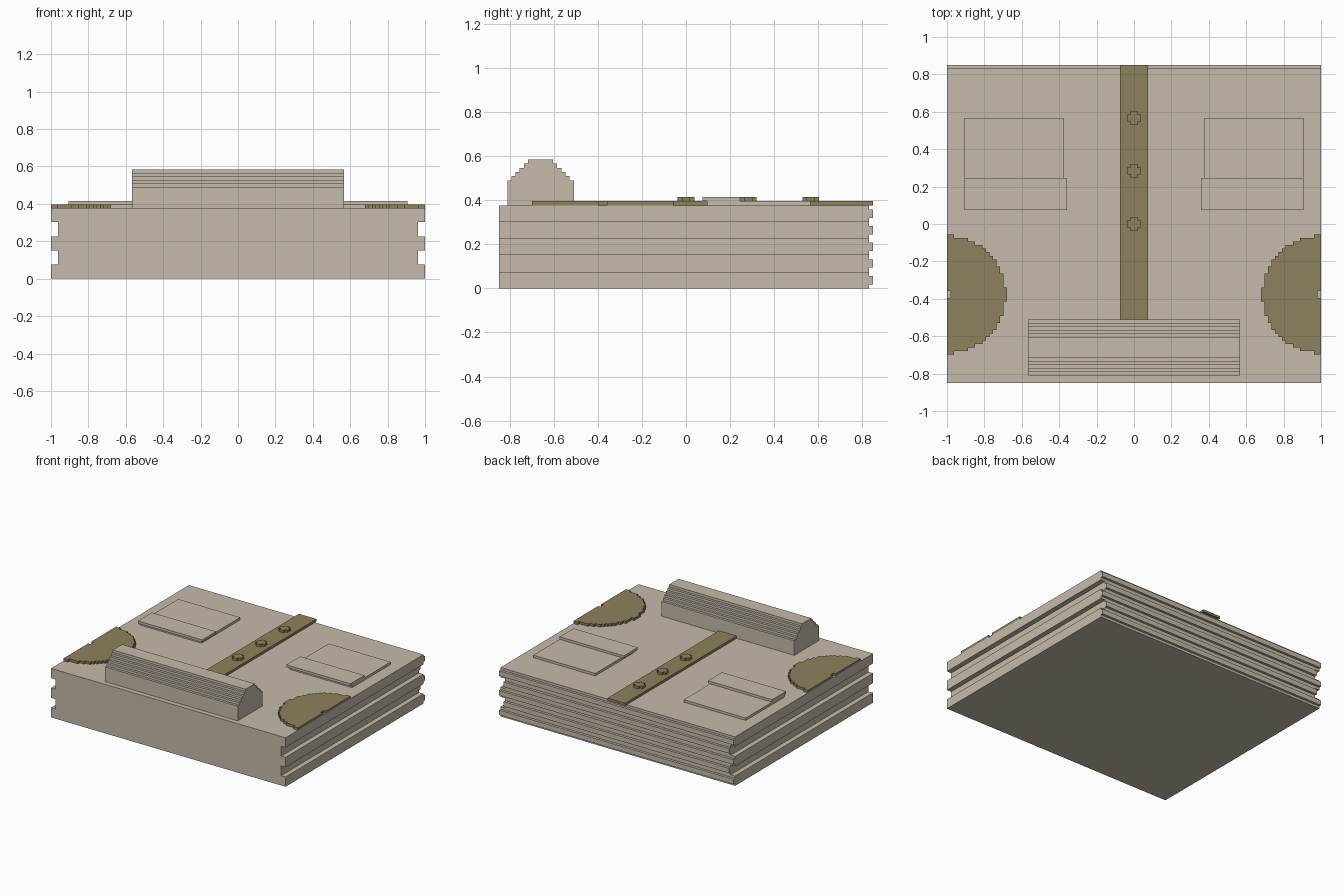
import bpy, bmesh

if "Cube" in bpy.data.objects:
    bpy.data.objects.remove(bpy.data.objects["Cube"])

U = 1 / 53  # one block unit of the stepped model


def material(name, rgb):
    m = bpy.data.materials.new(name)
    m.diffuse_color = (*rgb, 1)
    m.use_nodes = True
    m.node_tree.nodes["Principled BSDF"].inputs["Base Color"].default_value = m.diffuse_color
    return m


TAN = material("tan cloth", (0.558, 0.497, 0.402))
BROWN = material("olive brown cloth", (0.270, 0.223, 0.112))


def prism(name, profile, axis, lo, hi, mat):
    """Extrude a closed profile (in block units) along one axis."""
    place = {"x": lambda a, b, t: (t, a, b),
             "y": lambda a, b, t: (a, t, b),
             "z": lambda a, b, t: (a, b, t)}[axis]
    pts = [p for i, p in enumerate(profile) if p != profile[i - 1]]
    bm = bmesh.new()
    ends = [[bm.verts.new([c * U for c in place(a, b, t)]) for a, b in pts]
            for t in (lo, hi)]
    for ring in ends:
        bm.faces.new(ring)
    for i in range(len(pts)):
        bm.faces.new((ends[0][i - 1], ends[0][i], ends[1][i], ends[1][i - 1]))
    bmesh.ops.recalc_face_normals(bm, faces=bm.faces)
    me = bpy.data.meshes.new(name)
    bm.to_mesh(me)
    bm.free()
    me.materials.append(mat)
    ob = bpy.data.objects.new(name, me)
    bpy.context.collection.objects.link(ob)
    return ob


def box(name, x0, x1, y0, y1, z0, z1, mat):
    return prism(name, [(x0, y0), (x1, y0), (x1, y1), (x0, y1)], "z", z0, z1, mat)


def flip(profile):
    """Mirror a profile in its first coordinate."""
    return [(-a, b) for a, b in profile]


# Folded body with two fold grooves along each side
side = [(53, 0), (53, 4), (51, 4), (51, 8), (53, 8), (53, 12),
        (51, 12), (51, 16), (53, 16), (53, 20)]
prism("folded_body", side + flip(side)[::-1], "y", -45, 44, TAN)

# Fold ridges across the back, shorter where a side groove runs through
for i in range(5):
    w = 51 if i % 2 else 53
    box(f"back_ridge_{i + 1}", -w, w, 44, 45, 4 * i + 1, 4 * i + 3, TAN)

# Rolled collar with a stepped round top
half = [(8, 20), (8, 26)]
for i in range(5):
    half += [(7 - i, 26 + i), (7 - i, 27 + i)]
roll = half + flip(half)[::-1]
prism("collar_roll", [(y - 35, z) for y, z in roll], "x", -30, 30, TAN)

# Button strip and cross-shaped buttons
box("button_strip", -4, 4, -27, 45, 20, 21, BROWN)
quarter = [(2, -1), (2, 1), (1, 1), (1, 2)]
cross = quarter + [(-1, 2), (-1, 1), (-2, 1), (-2, -1),
                   (-1, -1), (-1, -2), (1, -2), (1, -1)]
for i, cy in enumerate((0, 15, 30)):
    prism(f"button_{i + 1}", [(x, y + cy) for x, y in cross], "z", 21, 22, BROWN)

# Stepped half-disc shoulder patch outline, with a small notch at the edge
arc = []
for d in range(17):
    h = sum((k + .5) ** 2 + (d + .5) ** 2 <= 276 for k in range(17))
    arc += [(53 - d, h), (52 - d, h)]
patch = arc + [(x, -h) for x, h in arc[::-1]]
patch += [(53, -1), (52, -1), (52, 1), (53, 1)]
patch = [(x, y - 20) for x, y in patch]

# Patches and pockets on both sides
for label, s in (("right", 1), ("left", -1)):
    prism(f"{label}_shoulder_patch", [(s * x, y) for x, y in patch], "z", 20, 21, BROWN)
    box(f"{label}_pocket", s * 20, s * 48, 5, 30, 20, 21, TAN)
    box(f"{label}_pocket_flap", s * 19, s * 48, 4, 13, 21, 22, TAN)
